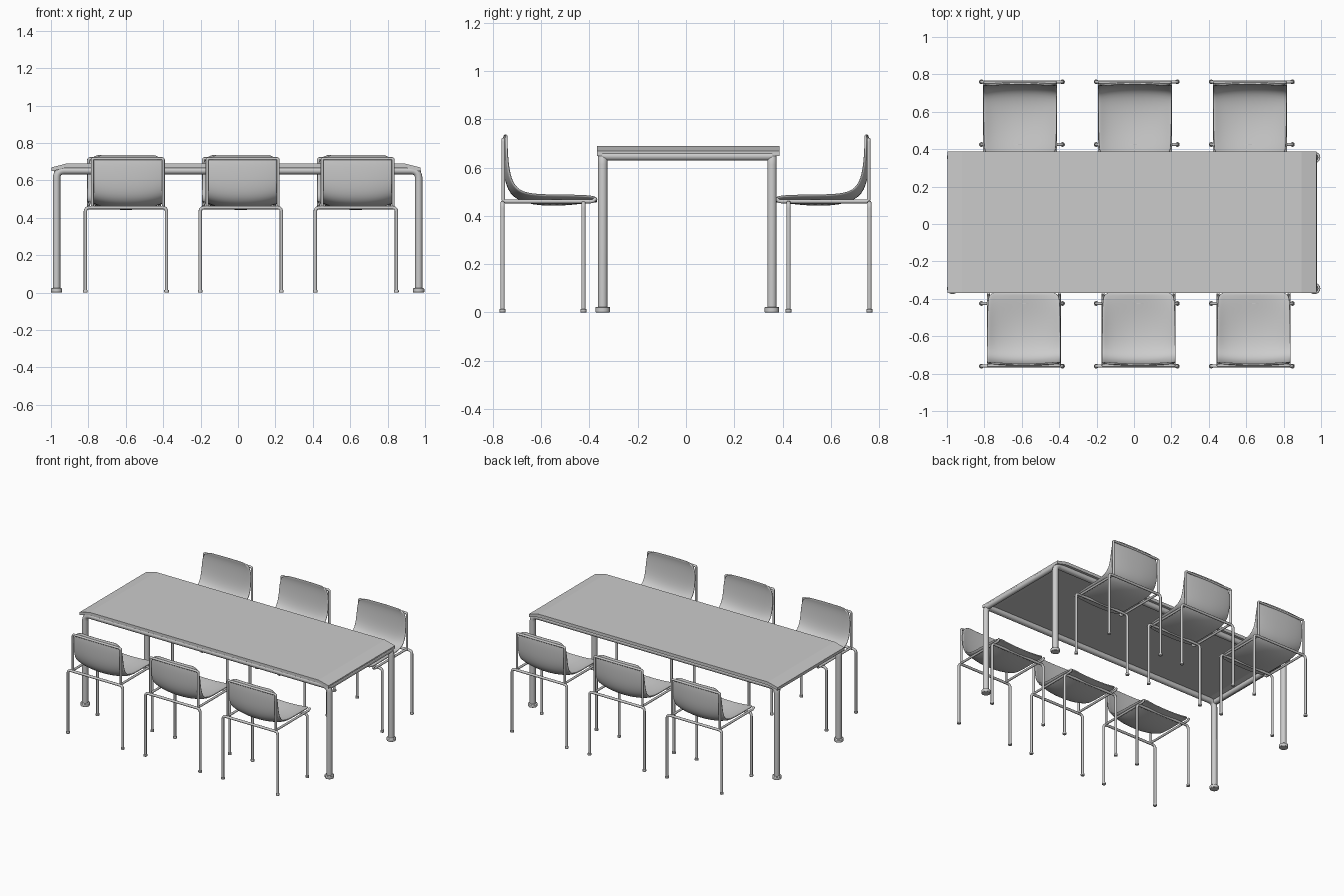
import bpy, math
from mathutils import Vector, Matrix

if "Cube" in bpy.data.objects:
    bpy.data.objects.remove(bpy.data.objects["Cube"])


def add_mesh(name, verts, faces):
    me = bpy.data.meshes.new(name)
    me.from_pydata(verts, [], faces)
    ob = bpy.data.objects.new(name, me)
    bpy.context.collection.objects.link(ob)
    return ob


def smooth(ob, angle=40):
    bpy.ops.object.select_all(action='DESELECT')
    ob.select_set(True)
    bpy.context.view_layer.objects.active = ob
    bpy.ops.object.shade_smooth_by_angle(angle=math.radians(angle))


def tube(name, pts, radius, bend=0.03):
    """Round tube along a path whose inner corners are bent."""
    pts = [Vector(p) for p in pts]
    path = [pts[0]]
    for a, p, b in zip(pts, pts[1:], pts[2:]):
        s = p + (a - p).normalized() * bend
        e = p + (b - p).normalized() * bend
        for i in range(7):
            t = i / 6
            k = 1.25 * t * (1 - t)   # nearly circular bend
            path.append((1 - t) ** 2 * s + 2 * t * (1 - t) * p + t * t * e
                        + k * 0.1 * ((s + e) / 2 - p))
    path.append(pts[-1])
    cu = bpy.data.curves.new(name, 'CURVE')
    cu.dimensions = '3D'
    cu.bevel_depth = radius
    cu.bevel_resolution = 3
    cu.use_fill_caps = True
    sp = cu.splines.new('POLY')
    sp.points.add(len(path) - 1)
    for q, p in zip(sp.points, path):
        q.co = (*p, 1)
    ob = bpy.data.objects.new(name, cu)
    bpy.context.collection.objects.link(ob)
    bpy.ops.object.select_all(action='DESELECT')
    ob.select_set(True)
    bpy.context.view_layer.objects.active = ob
    bpy.ops.object.convert(target='MESH')
    smooth(ob)
    return ob


def foot(name, x, y, radius, height):
    bpy.ops.mesh.primitive_cylinder_add(vertices=24, radius=radius, depth=height,
                                        location=(x, y, height / 2))
    ob = bpy.context.object
    ob.name = name
    b = ob.modifiers.new("bevel", 'BEVEL')
    b.width = height * 0.15
    b.segments = 2
    b.limit_method = 'ANGLE'
    smooth(ob)
    return ob


# Table top: slab profile with ends sloping down
prof = [(-0.998, 0.648), (-0.92, 0.667), (0.895, 0.667), (0.975, 0.648),
        (0.975, 0.669), (0.895, 0.689), (-0.92, 0.689), (-0.998, 0.669)]
n = len(prof)
verts = [(x, y, z) for y in (-0.368, 0.387) for x, z in prof]
faces = [(i, (i + 1) % n, n + (i + 1) % n, n + i) for i in range(n)]
for o, order in ((0, -1), (n, 1)):
    quads = [(0, 1, 6, 7), (1, 2, 5, 6), (2, 3, 4, 5)]
    faces += [tuple(o + k for k in q[::1]) if order < 0 else
              tuple(o + k for k in reversed(q)) for q in quads]
top = add_mesh("table_top", verts, faces)

# Table frame: bent long frames, end rails and feet
XL, XR = -0.97, 0.966
for side, y in (("front", -0.345), ("back", 0.356)):
    tube(side + "_table_frame", [(XL, y, 0.01), (XL, y, 0.652),
                                 (XR, y, 0.652), (XR, y, 0.01)], 0.02, 0.04)
    for end, x in (("left", XL), ("right", XR)):
        foot(f"{side}_{end}_table_foot", x, y, 0.03, 0.023)
for end, x in (("left", XL + 0.005), ("right", XR - 0.005)):
    tube(end + "_end_rail", [(x, -0.345, 0.647), (x, 0.356, 0.647)], 0.018)

# Chair shell rows: y, z, half width, dish offset in y, dish offset in z
rows = [(-0.743, 0.737, 0.135, -0.006, 0), (-0.743, 0.724, 0.174, -0.010, 0),
        (-0.743, 0.690, 0.193, -0.014, 0), (-0.739, 0.620, 0.197, -0.016, 0),
        (-0.727, 0.550, 0.198, -0.020, -0.006), (-0.695, 0.503, 0.198, -0.026, -0.024),
        (-0.630, 0.488, 0.197, -0.008, -0.040), (-0.520, 0.487, 0.196, 0, -0.042),
        (-0.420, 0.485, 0.194, 0, -0.028), (-0.380, 0.479, 0.188, 0, -0.018),
        (-0.368, 0.471, 0.165, 0, -0.010)]
U = [-1, -0.9, -0.7, -0.35, 0, 0.35, 0.7, 0.9, 1]
verts = []
for y, z, w, dy, dz in rows:
    for u in U:
        d = 1 - abs(u) ** 2.6
        verts.append((0.01 + u * w, y + dy * d, z + dz * d))
m = len(U)
faces = [(r * m + c, r * m + c + 1, (r + 1) * m + c + 1, (r + 1) * m + c)
         for r in range(len(rows) - 1) for c in range(m - 1)]
shell = add_mesh("chair_shell", verts, faces)
s = shell.modifiers.new("thickness", 'SOLIDIFY')
s.thickness = 0.011
s.offset = 0
s = shell.modifiers.new("subdivision", 'SUBSURF')
s.levels = s.render_levels = 2
smooth(shell, 60)
parts = [shell]

# Chair legs: two bent frames with crossbars under the seat, plus feet
L = 0.217
for side, y in (("rear", -0.76), ("front", -0.425)):
    parts.append(tube(f"chair_{side}_legs", [(-L, y, 0.005), (-L, y, 0.454),
                                             (L, y, 0.454), (L, y, 0.005)], 0.009, 0.022))
    for x in (-L, L):
        parts.append(foot(f"chair_{side}_foot", x, y, 0.0125, 0.014))

# Seat rails running back and up around the backrest
a, b = -0.18, 0.2
parts.append(tube("chair_back_loop", [
    (a, -0.372, 0.474), (a, -0.385, 0.460), (a, -0.757, 0.460), (a, -0.757, 0.716),
    (b, -0.757, 0.716), (b, -0.757, 0.460), (b, -0.385, 0.460), (b, -0.372, 0.474)],
    0.008, 0.009))

# Three chairs per side; the back row faces the front row
base = {p: p.matrix_basis.copy() for p in parts}
first = True
for row, turn in (("front", 0), ("back", math.pi)):
    for i, x in enumerate((-0.599, 0.015, 0.63)):
        M = Matrix.Translation((x, 0, 0)) @ Matrix.Rotation(turn, 4, 'Z')
        for p in parts:
            ob = p
            if not first:
                ob = p.copy()
                bpy.context.collection.objects.link(ob)
                ob.name = f"{row}_{p.name.split('.')[0]}_{i + 1}"
            ob.matrix_basis = M @ base[p]
        first = False
